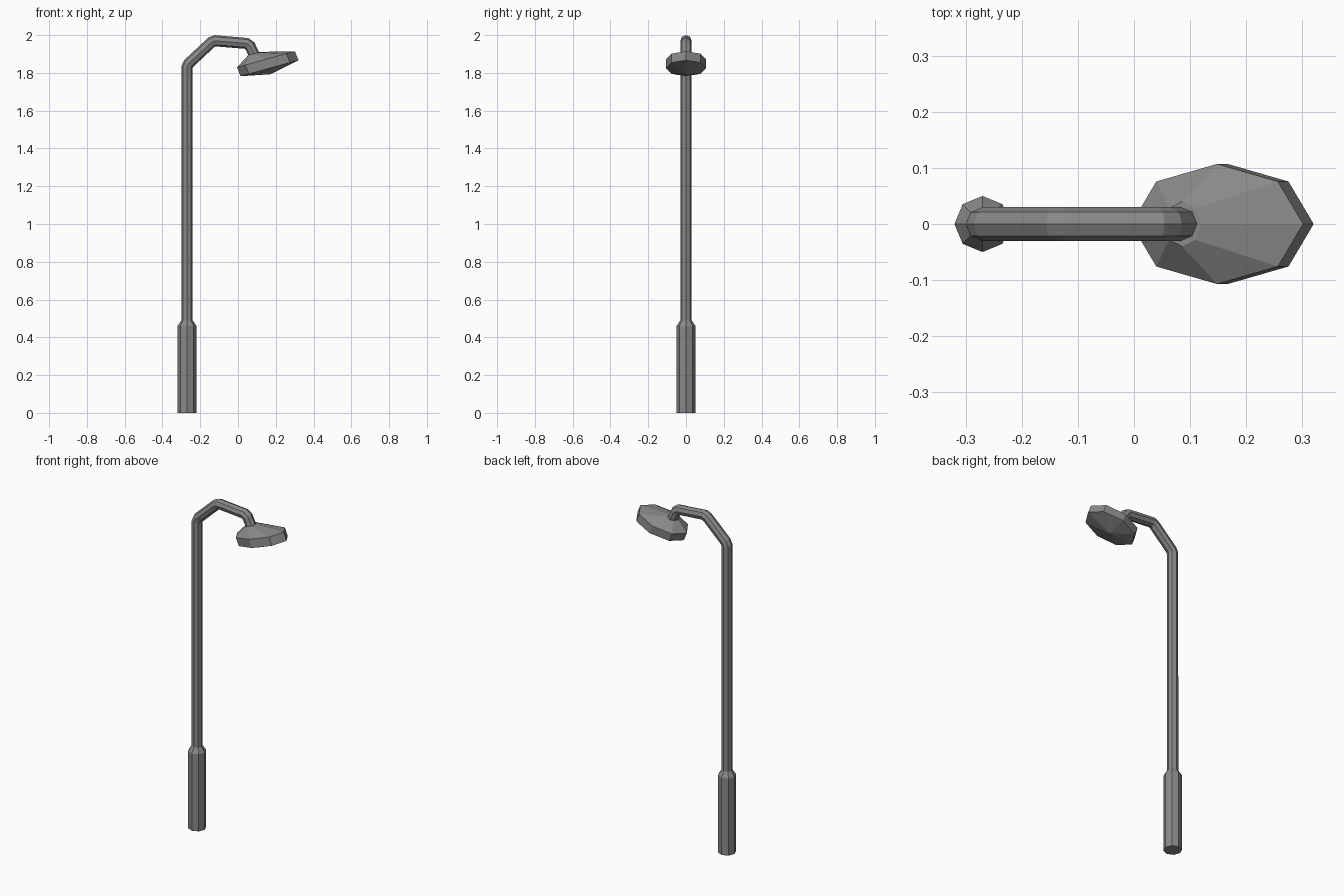
import bpy, bmesh
from math import sin, cos, radians, pi
from mathutils import Vector

if "Cube" in bpy.data.objects:
    bpy.data.objects.remove(bpy.data.objects["Cube"])

SIDES = 8

# Dark grey metal
metal = bpy.data.materials.new("dark_metal")
metal.diffuse_color = (0.25, 0.25, 0.25, 1)
metal.use_nodes = True
metal.node_tree.nodes["Principled BSDF"].inputs["Base Color"].default_value = metal.diffuse_color


def ring(bm, x, z, tilt, rx, ry):
    """Octagonal ring centred at (x, 0, z); tilt leans its axis from +z to +x."""
    a = radians(tilt)
    u = Vector((cos(a), 0, -sin(a)))
    v = Vector((0, 1, 0))
    c = Vector((x, 0, z))
    return [bm.verts.new(c + u * rx * cos(2 * pi * i / SIDES) + v * ry * sin(2 * pi * i / SIDES))
            for i in range(SIDES)]


def loft(name, stations, bottom_point=None):
    """Skin a list of rings, closing the start with a cap or a point."""
    bm = bmesh.new()
    rings = [ring(bm, *s) for s in stations]
    for a, b in zip(rings, rings[1:]):
        for i in range(SIDES):
            j = (i + 1) % SIDES
            bm.faces.new((a[i], a[j], b[j], b[i]))
    if bottom_point:
        tip = bm.verts.new(bottom_point)
        for i in range(SIDES):
            bm.faces.new((rings[0][(i + 1) % SIDES], rings[0][i], tip))
    else:
        bm.faces.new(rings[0][::-1])
    bm.faces.new(rings[-1])
    bmesh.ops.recalc_face_normals(bm, faces=bm.faces[:])
    mesh = bpy.data.meshes.new(name)
    bm.to_mesh(mesh)
    bm.free()
    mesh.materials.append(metal)
    obj = bpy.data.objects.new(name, mesh)
    bpy.context.collection.objects.link(obj)
    return obj


# Thick base, slim pole and bent arm in one sweep: x, z, tilt, radius
path = [
    (-0.27, 0.00, 0, 0.05), (-0.27, 0.46, 0, 0.05), (-0.27, 0.49, 0, 0.03),
    (-0.27, 1.83, 10, 0.03), (-0.261, 1.85, 36, 0.03),
    (-0.142, 1.961, 60, 0.03), (-0.122, 1.97, 83, 0.03),
    (0.045, 1.956, 109, 0.03), (0.064, 1.942, 137, 0.03),
    (0.087, 1.893, 151, 0.03),
]
loft("pole_and_arm", [(x, z, t, r, r) for x, z, t, r in path])

# Tilted lamp head: shallow pointed underside, rim band, top narrowing to a collar
loft("lamp_head", [
    (0.167, 1.825, -15.5, 0.159, 0.107),
    (0.148, 1.872, -15.5, 0.159, 0.107),
    (0.086, 1.902, -15.5, 0.034, 0.040),
], bottom_point=(0.172, 0, 1.793))
